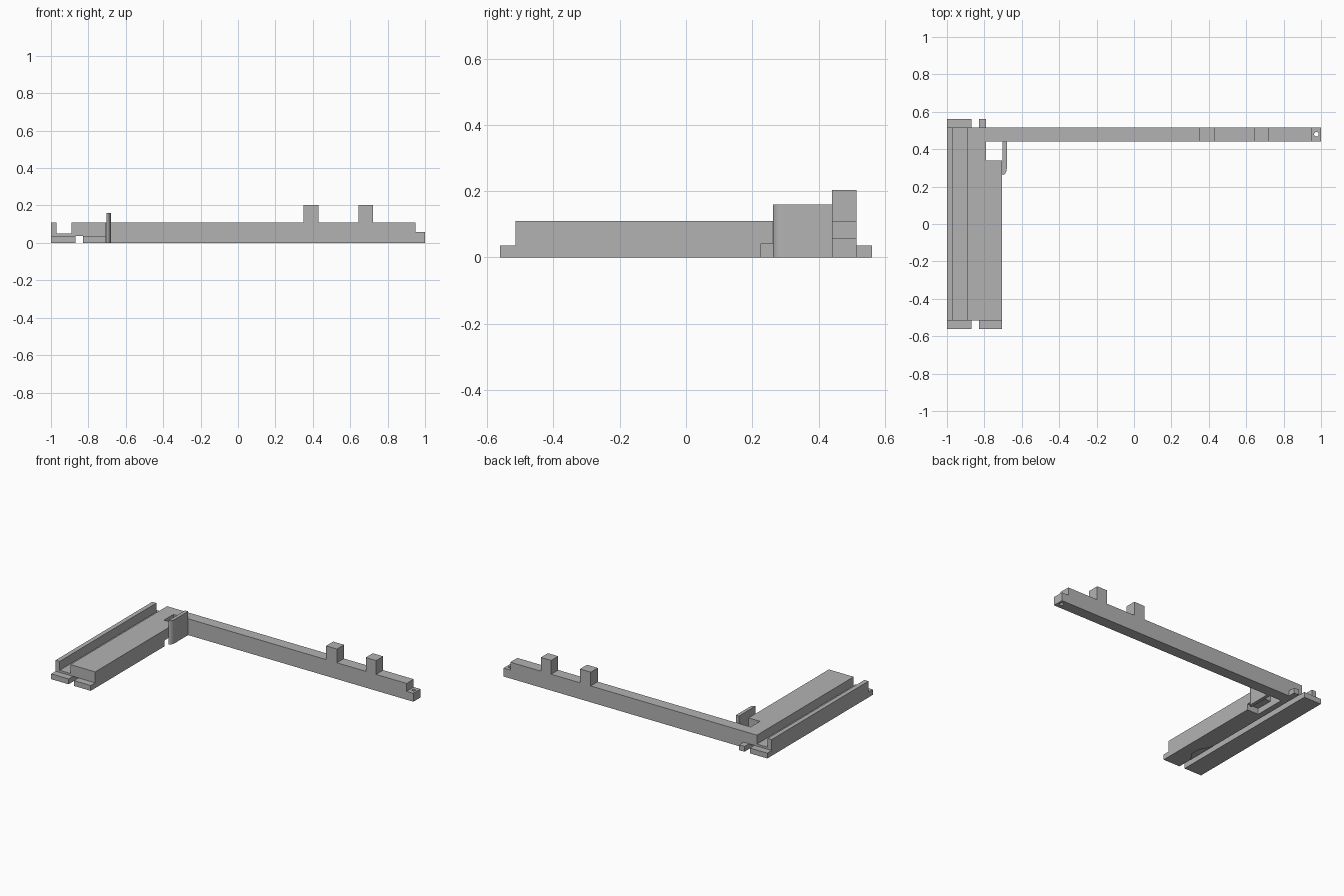
import bpy, bmesh
from math import cos, sin, pi
from mathutils import Vector

cube = bpy.data.objects.get("Cube")
if cube:
    bpy.data.objects.remove(cube, do_unlink=True)

grey = bpy.data.materials.new("plain grey")
grey.use_nodes = True
grey.diffuse_color = (0.45, 0.45, 0.45, 1)
grey.node_tree.nodes["Principled BSDF"].inputs["Base Color"].default_value = (0.45, 0.45, 0.45, 1)


def prism(name, outline, axis, lo, hi):
    """Extrude a 2D outline along y (outline in xz) or z (outline in xy)."""
    bm = bmesh.new()
    place = (lambda a, b: (a, lo, b)) if axis == "y" else (lambda a, b: (a, b, lo))
    face = bm.faces.new([bm.verts.new(place(a, b)) for a, b in outline])
    new = bmesh.ops.extrude_face_region(bm, geom=[face])["geom"]
    move = Vector((0, hi - lo, 0)) if axis == "y" else Vector((0, 0, hi - lo))
    bmesh.ops.translate(bm, vec=move, verts=[v for v in new if isinstance(v, bmesh.types.BMVert)])
    bmesh.ops.recalc_face_normals(bm, faces=bm.faces)
    mesh = bpy.data.meshes.new(name)
    bm.to_mesh(mesh)
    bm.free()
    mesh.materials.append(grey)
    obj = bpy.data.objects.new(name, mesh)
    bpy.context.collection.objects.link(obj)
    return obj


def box(name, x0, x1, y0, y1, z0, z1):
    return prism(name, [(x0, y0), (x1, y0), (x1, y1), (x0, y1)], "z", z0, z1)


def combine(target, tool, operation):
    """Apply a boolean and discard the tool."""
    mod = target.modifiers.new("combine", "BOOLEAN")
    mod.operation, mod.solver, mod.object = operation, "EXACT", tool
    bpy.context.view_layer.objects.active = target
    bpy.ops.object.modifier_apply(modifier=mod.name)
    bpy.data.objects.remove(tool, do_unlink=True)


L, R = -1.0, -0.705          # outer sides of the rail
G0, G1 = -0.87, -0.83        # underside groove
H, TAB = 0.11, 0.036         # body and tab heights
BACK, ARM = 0.515, 0.44      # back and front faces of the arm
POCKET = -0.79

# Rail with a channel along its top
rail = prism("rail", [(L, 0), (R, 0), (R, H), (-0.89, H), (-0.89, 0.05),
                      (-0.97, 0.05), (-0.97, H), (L, H)], "y", -BACK, BACK)

# Groove under the rail, widened near the front
groove = prism("groove_cutter", [(G0, -0.6), (G1, -0.6), (G1, -0.46), (-0.81, -0.42),
                                 (POCKET, -0.4), (POCKET, -0.33), (-0.81, -0.3), (G1, -0.25),
                                 (G1, 0.6), (G0, 0.6)], "z", -0.1, TAB)
combine(rail, groove, "DIFFERENCE")

# Pocket at the inner corner and the low slot leading to it
combine(rail, box("pocket_cutter", POCKET, -0.6, 0.34, 0.6, -0.1, 0.3), "DIFFERENCE")
combine(rail, box("slot_cutter", POCKET, -0.6, 0.225, 0.4, -0.1, 0.04), "DIFFERENCE")

# End tabs
for name, x0, x1, y0, y1 in (("front_outer_tab", L, G0, -0.562, -BACK),
                             ("front_inner_tab", G1, R, -0.562, -BACK),
                             ("back_outer_tab", L, G0, BACK, 0.562),
                             ("back_inner_tab", G1, POCKET, BACK, 0.562)):
    combine(rail, box(name, x0, x1, y0, y1, 0, TAB), "UNION")

# Long arm with two posts and a stepped tip
outline = [(POCKET, 0), (1, 0), (1, 0.057), (0.95, 0.057), (0.95, H)]
for x0, x1 in ((0.645, 0.722), (0.35, 0.43)):
    outline += [(x1, H), (x1, 0.203), (x0, 0.203), (x0, H)]
outline.append((POCKET, H))
arm = prism("arm", outline, "y", ARM, BACK)

# Pin hole in the tip
ring = [(0.975 + 0.012 * cos(i * pi / 8), 0.48 + 0.012 * sin(i * pi / 8)) for i in range(16)]
combine(arm, prism("hole_cutter", ring, "z", -0.1, 0.2), "DIFFERENCE")

# Upright clip plate with a rounded outer corner
corner = [(-0.703 + 0.023 * sin(i * pi / 12), 0.297 - 0.035 * cos(i * pi / 12)) for i in range(7)]
clip = prism("clip_plate", [(-0.703, ARM)] + corner + [(-0.68, ARM)], "z", 0, 0.16)
bpy.ops.object.select_all(action="DESELECT")
clip.select_set(True)
bpy.context.view_layer.objects.active = clip
bpy.ops.object.shade_smooth_by_angle()
